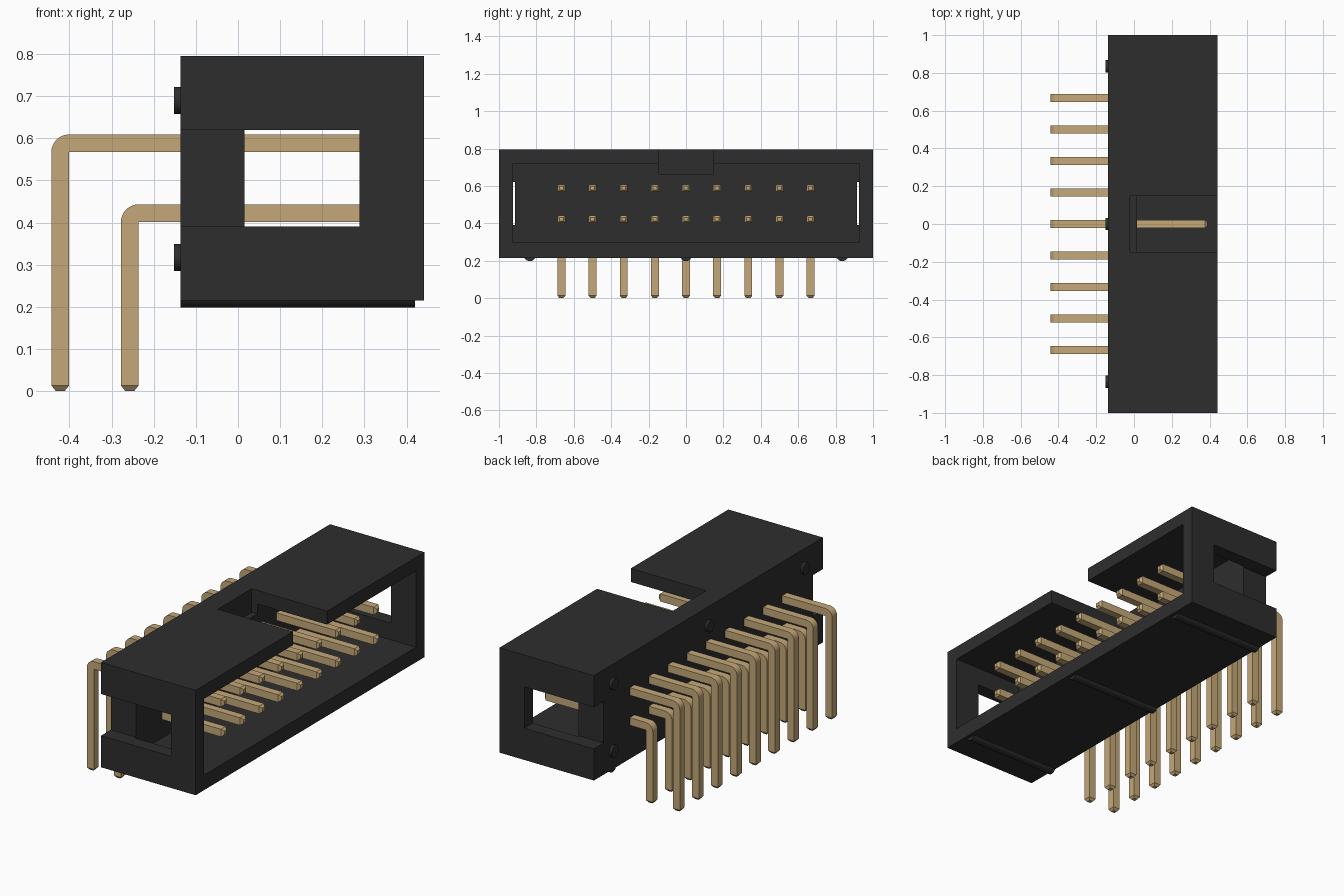
import bpy, bmesh
from math import sin, cos, pi
from mathutils import Matrix

default = bpy.data.objects.get("Cube")
if default:
    bpy.data.objects.remove(default, do_unlink=True)


def material(name, rgb):
    m = bpy.data.materials.new(name)
    m.use_nodes = True
    m.diffuse_color = (*rgb, 1)
    m.node_tree.nodes["Principled BSDF"].inputs["Base Color"].default_value = (*rgb, 1)
    return m


black = material("black plastic", (0.027, 0.027, 0.027))
gold = material("pale gold metal", (0.56, 0.395, 0.19))


def make(name, bm, mat):
    bmesh.ops.recalc_face_normals(bm, faces=bm.faces)
    mesh = bpy.data.meshes.new(name)
    bm.to_mesh(mesh)
    bm.free()
    mesh.materials.append(mat)
    ob = bpy.data.objects.new(name, mesh)
    bpy.context.collection.objects.link(ob)
    return ob


def box(name, lo, hi, mat=black):
    bm = bmesh.new()
    bmesh.ops.create_cube(bm, size=1)
    for v in bm.verts:
        v.co = [(a + b) / 2 + c * (b - a) for a, b, c in zip(lo, hi, v.co)]
    return make(name, bm, mat)


def smooth(ob, angle):
    bpy.ops.object.select_all(action="DESELECT")
    ob.select_set(True)
    bpy.context.view_layer.objects.active = ob
    bpy.ops.object.shade_smooth_by_angle(angle=angle)


def rod_x(name, x0, x1, y, z, r):
    bm = bmesh.new()
    bmesh.ops.create_cone(bm, cap_ends=True, segments=32, radius1=r, radius2=r,
                          depth=x1 - x0,
                          matrix=Matrix.Translation(((x0 + x1) / 2, y, z))
                          @ Matrix.Rotation(pi / 2, 4, "Y"))
    smooth(make(name, bm, black), 0.6)


# Shrouded housing: cavity, key slot and end slots cut from a block
BACK, FRONT, WALL = -0.137, 0.441, 0.016
housing = box("housing", (BACK, -1, 0.215), (FRONT, 1, 0.795))
cutters = [
    box("cavity_cutter", (WALL, -0.925, 0.298), (0.6, 0.925, 0.72)),
    box("key_slot_cutter", (-0.02, -0.148, 0.665), (0.6, 0.148, 0.9)),
    box("left_end_cutter", (-0.3, 0.915, 0.39), (0.289, 1.1, 0.62)),
    box("right_end_cutter", (-0.3, -1.1, 0.39), (0.289, -0.915, 0.62)),
]
bpy.context.view_layer.objects.active = housing
for c in cutters:
    c.hide_render = True
    mod = housing.modifiers.new(c.name, "BOOLEAN")
    mod.operation = "DIFFERENCE"
    mod.solver = "EXACT"
    mod.object = c
    bpy.ops.object.modifier_apply(modifier=mod.name)
    bpy.data.objects.remove(c, do_unlink=True)

# Standoff buttons on the back and ribs along the underside
for y in (-0.835, 0, 0.835):
    for z in (0.317, 0.69):
        rod_x("back_button", -0.152, BACK + 0.01, y, z, 0.032)
    rod_x("underside_rib", BACK + 0.001, 0.42, y, 0.23, 0.032)


# Right-angle pins: square section swept through a bend, with tapered tips
H, TIP, STEPS = 0.021, 0.013, 8


def pin_row(name, x, z):
    ix, iz = x + H, z - H
    t = H * 0.5
    # each station: inner point, outer point, half width
    stations = [((x + t, 0), (x - t, 0), t), ((ix, TIP), (x - H, TIP), H)]
    for i in range(STEPS + 1):
        a = pi / 2 * i / STEPS
        stations.append(((ix, iz), (ix - 2 * H * cos(a), iz + 2 * H * sin(a)), H))
    end = 0.39
    stations += [((end - TIP, iz), (end - TIP, z + H), H),
                 ((end, z - t), (end, z + t), t)]
    for n in range(9):
        y = (n - 4) * 0.1665
        bm = bmesh.new()
        rings = [[bm.verts.new((p[0], y + s * w, p[1]))
                  for p, s in ((inn, -1), (out, -1), (out, 1), (inn, 1))]
                 for inn, out, w in stations]
        for r, q in zip(rings, rings[1:]):
            for k in range(4):
                j = (k + 1) % 4
                bm.faces.new((r[k], r[j], q[j], q[k]))
        bm.faces.new(rings[0])
        bm.faces.new(rings[-1])
        bmesh.ops.remove_doubles(bm, verts=bm.verts, dist=1e-5)
        smooth(make(name, bm, gold), 0.35)


pin_row("upper_pin", -0.422, 0.588)
pin_row("lower_pin", -0.257, 0.422)
